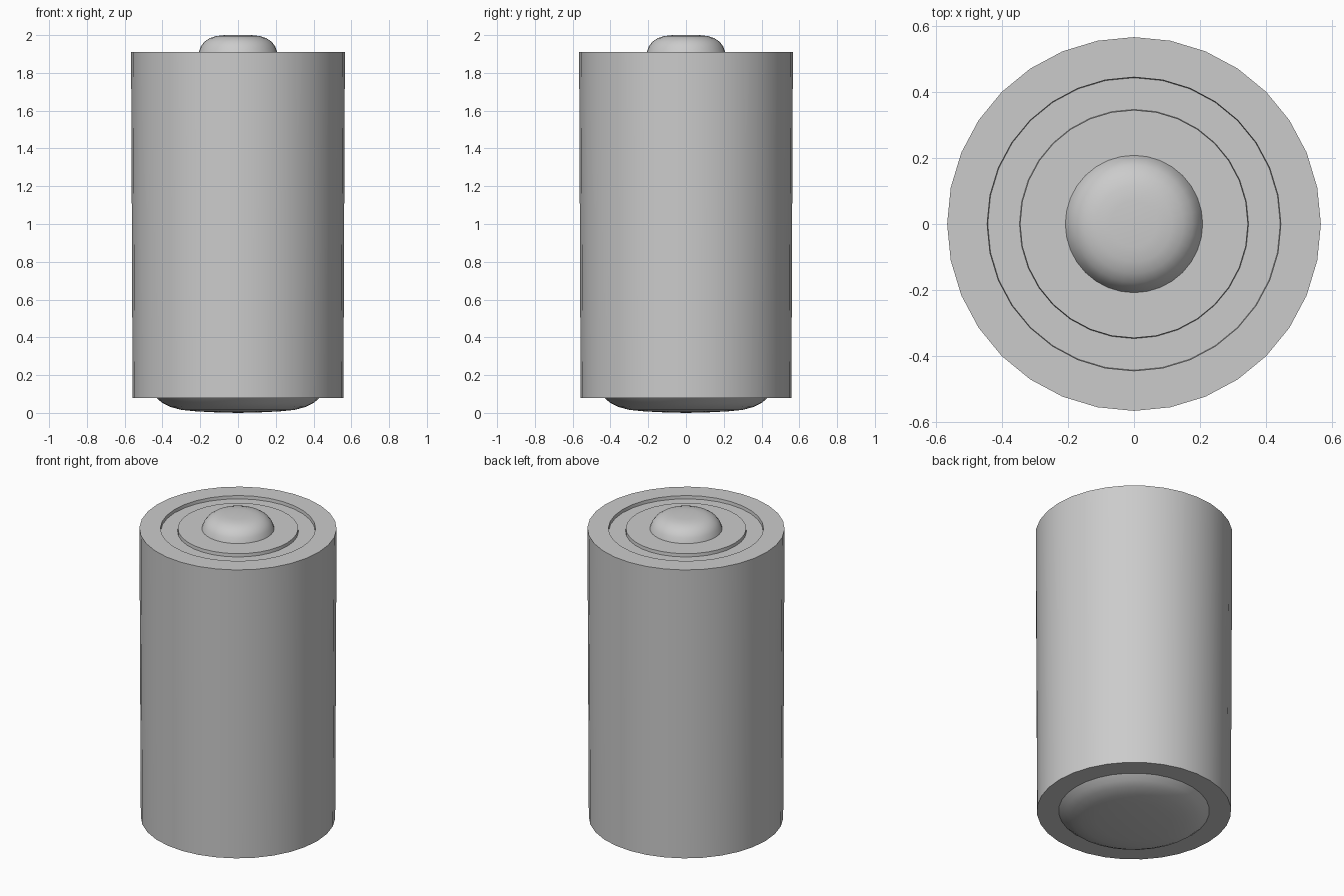
import bpy, bmesh, math

if "Cube" in bpy.data.objects:
    bpy.data.objects.remove(bpy.data.objects["Cube"])


def lathe(name, profile, sides=32, angle=35):
    """Revolve (radius, z) points about z; zero radius makes a single pole."""
    bm = bmesh.new()
    rings = []
    for r, z in profile:
        if r == 0:
            rings.append([bm.verts.new((0, 0, z))])
        else:
            rings.append([bm.verts.new((r * math.cos(2 * math.pi * i / sides),
                                        r * math.sin(2 * math.pi * i / sides), z))
                          for i in range(sides)])
    for a, b in zip(rings, rings[1:]):
        for i in range(sides):
            j = (i + 1) % sides
            if len(a) == 1:
                bm.faces.new((a[0], b[j], b[i]))
            elif len(b) == 1:
                bm.faces.new((a[i], a[j], b[0]))
            else:
                bm.faces.new((a[i], a[j], b[j], b[i]))
    bmesh.ops.recalc_face_normals(bm, faces=bm.faces)
    mesh = bpy.data.meshes.new(name)
    bm.to_mesh(mesh)
    bm.free()
    obj = bpy.data.objects.new(name, mesh)
    bpy.context.collection.objects.link(obj)
    bpy.ops.object.select_all(action='DESELECT')
    obj.select_set(True)
    bpy.context.view_layer.objects.active = obj
    bpy.ops.object.shade_smooth_by_angle(angle=math.radians(angle))
    return obj


# One closed skin: domed base, slightly tapered casing, ring groove, top button
base_dome = [(0, 0.0), (0.12, 0.003), (0.22, 0.008), (0.30, 0.016),
             (0.36, 0.032), (0.40, 0.052), (0.433, 0.08)]
casing = [(0.558, 0.08), (0.566, 1.91)]
groove = [(0.445, 1.91), (0.443, 1.89), (0.347, 1.89), (0.345, 1.91)]
button = [(0.208, 1.91), (0.197, 1.94), (0.178, 1.965), (0.15, 1.984),
          (0.115, 1.995), (0.07, 2.0), (0, 2.0)]
lathe("battery_cell", base_dome + casing + groove + button)
